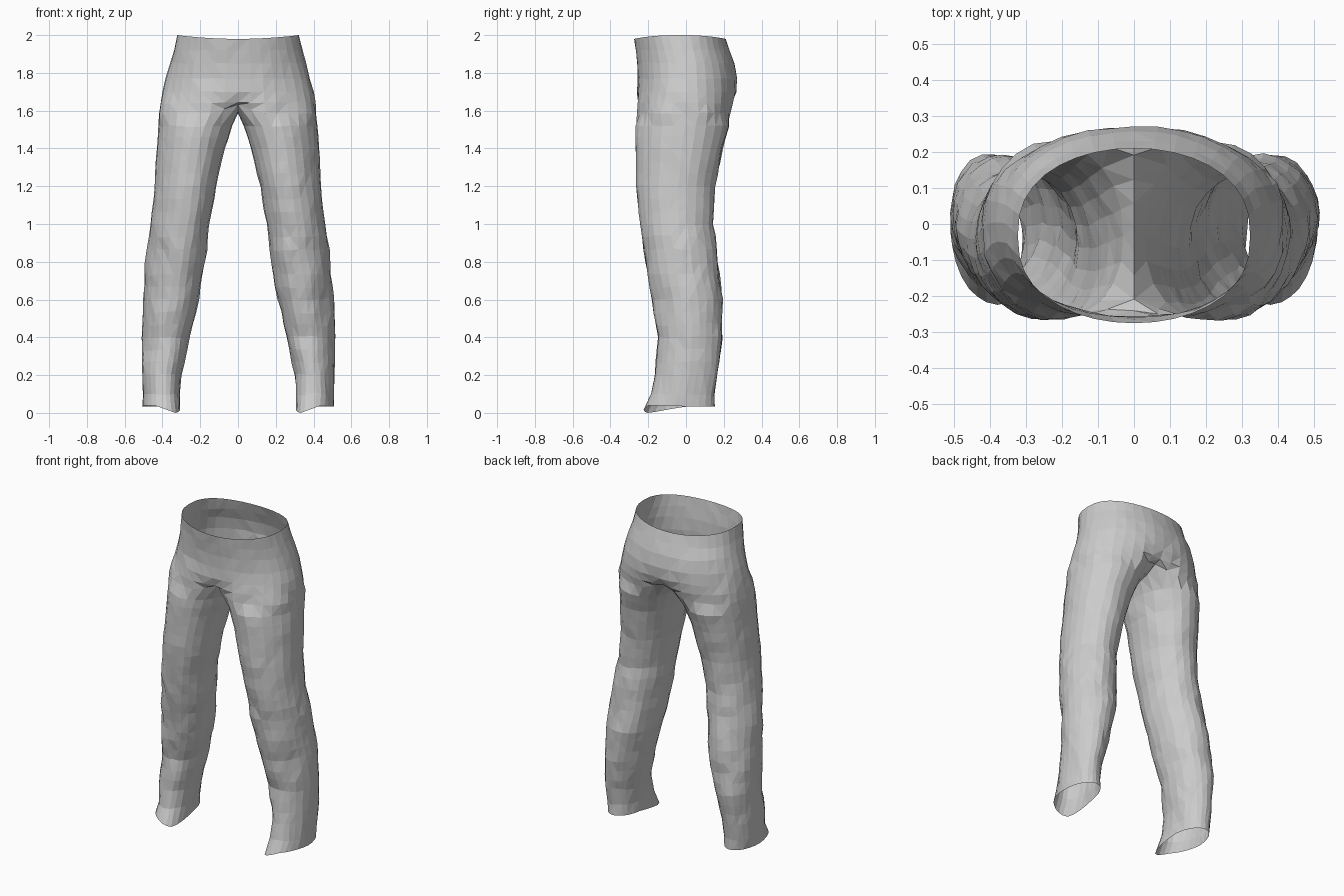
import bpy, bmesh
from math import cos, sin, radians, copysign
from mathutils import Vector, noise

if "Cube" in bpy.data.objects:
    bpy.data.objects.remove(bpy.data.objects["Cube"])

K, M = 19, 5          # points on the outer half ring, points across the crotch

# torso rows: z, half width, front y, back y, dip at the centre line, roundness
TORSO = [(1.98, .322, -.275, .21, 0, .82), (1.92, .34, -.267, .232, 0, .88),
         (1.85, .36, -.259, .258, 0, .92), (1.77, .381, -.258, .273, .004, .92),
         (1.70, .398, -.265, .274, .01, .88), (1.64, .41, -.27, .265, .03, .8),
         (1.585, .417, -.27, .25, .06, .7)]
# leg rows: z, inner x, outer x, front y, back y
LEG = [(1.52, .03, .422, -.266, .226), (1.4, .07, .43, -.266, .193),
       (1.2, .118, .441, -.265, .154), (1.0, .152, .462, -.243, .14),
       (.8, .175, .488, -.213, .164), (.6, .211, .503, -.18, .192),
       (.4, .258, .513, -.15, .19), (.2, .302, .513, -.162, .167),
       (.1, .311, .509, -.185, .153), (.035, .31, .507, -.212, .152)]


def power(v, e):
    return copysign(abs(v) ** e, v)


def resample(rows, step):
    """Add in-between rows so that faces stay roughly square."""
    out = []
    for a, b in zip(rows, rows[1:]):
        n = max(1, round((a[0] - b[0]) / step))
        out += [tuple(p + (q - p) * i / n for p, q in zip(a, b)) for i in range(n)]
    return out + [rows[-1]]


def torso_ring(z, a, yf, yb, dip, e):
    pts = []
    for i in range(K):
        t = radians(-90 + 180 * i / (K - 1))
        c, s = max(cos(t), 0), sin(t)
        x = 0 if i in (0, K - 1) else a * c
        y = (yf + yb) / 2 + (yb - yf) / 2 * power(s, e)
        near = max(0, 1 - x / .15)
        y -= copysign(dip, s) * near
        lift = .02 * c * c if z > 1.97 else 0
        if z < 1.65:                       # lowest rows rise towards the crotch
            lift = (1.65 - z) * .75 * near
        pts.append(Vector((x, y, z + lift)))
    return pts


def leg_ring(z, xi, xo, yf, yb):
    angles = [-132 + 264 * i / (K - 1) for i in range(K)]
    angles += [132 + 96 * (i + 1) / (M + 1) for i in range(M)]
    pts = []
    for d in angles:
        c, s = cos(radians(d)), sin(radians(d))
        e = 1.04 if c > 0 else .92         # rounder on the outside
        x = (xi + xo) / 2 + (xo - xi) / 2 * power(c, e)
        y = (yf + yb) / 2 + (yb - yf) / 2 * power(s, e)
        y += .012 * c
        p = Vector((x, y, z))
        if z < .05:                        # hem: inner front corner droops
            tip = max(0, 1 - Vector(((x - .33) / .1, (y + .19) / .2)).length)
            p += Vector((-.012, -.03, -.04)) * tip
            p.z += .01 * max(0, -s) * max(0, c)
        pts.append(p)
    return pts


def build_side(bm, side):
    """One half of the trousers: torso half ring flowing into a full leg ring."""
    def add(points):
        out = []
        for p in points:
            q = Vector((p.x * side, p.y, p.z))
            # cloth folds: stronger around knees and ankles
            k = .01 if p.z < 1 else .006
            if .06 < p.z < 1.95:
                w = noise.noise_vector(Vector((q.x * 7, q.y * 7, q.z * 7))) * k
                w += noise.noise_vector(q * 17) * k * .6
                w.z *= 1.5
                if p.x == 0:
                    w.x = 0
                q += w
            out.append(bm.verts.new(q))
        return out

    def skin(a, b, closed):
        n = len(a)
        for i in range(n if closed else n - 1):
            j = (i + 1) % n
            f = [a[i], b[i], b[j], a[j]]
            bm.faces.new(f if side > 0 else f[::-1])

    rows = [add(torso_ring(*r)) for r in TORSO]
    for a, b in zip(rows, rows[1:]):
        skin(a, b, False)

    # crotch strip points run along x = 0 from back to front
    crotch = []
    front, back = rows[-1][0].co, rows[-1][-1].co
    for i in range(M):
        t = (i + 1) / (M + 1)
        p = back.lerp(front, t)
        crotch.append(Vector((0, p.y, p.z - .05 * (4 * t * (1 - t)) ** .6)))
    ring = rows[-1] + add(crotch)
    for r in resample(LEG, .075):
        nxt = add(leg_ring(*r))
        skin(ring, nxt, True)
        ring = nxt


bm = bmesh.new()
for side in (1, -1):
    build_side(bm, side)
bmesh.ops.remove_doubles(bm, verts=bm.verts, dist=.0005)
# triangles give the faceted cloth look
bmesh.ops.triangulate(bm, faces=bm.faces[:], quad_method='SHORT_EDGE')
# stand the lowest hem corner on the ground
low = min(v.co.z for v in bm.verts)
for v in bm.verts:
    v.co.z -= low * max(0, 1 - max(v.co.z, 0) / .3)

mesh = bpy.data.meshes.new("trousers")
bm.to_mesh(mesh)
bm.free()
trousers = bpy.data.objects.new("trousers", mesh)
bpy.context.collection.objects.link(trousers)
